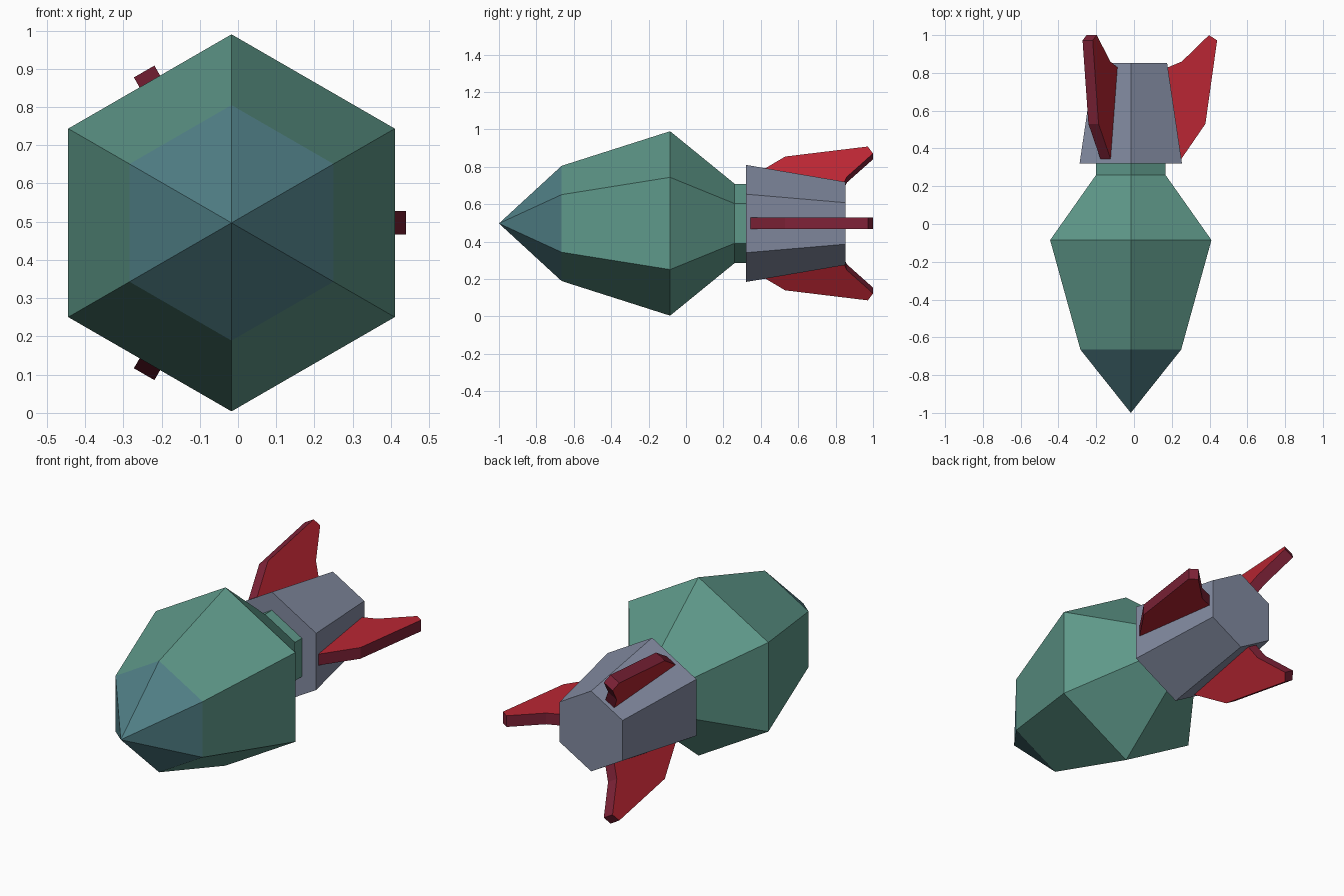
import bpy, bmesh, math

if "Cube" in bpy.data.objects:
    bpy.data.objects.remove(bpy.data.objects["Cube"])

CX, CZ = -0.017, 0.497   # long axis of the rocket (runs along y)


def material(name, rgb):
    lin = [((c / 255 + 0.055) / 1.055) ** 2.4 for c in rgb]
    m = bpy.data.materials.new(name)
    m.diffuse_color = (*lin, 1)
    m.use_nodes = True
    m.node_tree.nodes["Principled BSDF"].inputs["Base Color"].default_value = m.diffuse_color
    return m


GREEN = material("body green", (94, 152, 137))
TEAL = material("nose teal", (80, 127, 134))
GREY = material("engine grey", (130, 138, 160))
RED = material("fin red", (186, 38, 51))
MAROON = material("fin edge maroon", (126, 34, 55))


def finish(bm, name, mats):
    bmesh.ops.recalc_face_normals(bm, faces=bm.faces[:])
    mesh = bpy.data.meshes.new(name)
    bm.to_mesh(mesh)
    bm.free()
    for m in mats:
        mesh.materials.append(m)
    obj = bpy.data.objects.new(name, mesh)
    obj.location = (CX, 0, CZ)
    bpy.context.collection.objects.link(obj)
    return obj


def hex_turned(name, profile, mats, rule=lambda f: 0):
    """Six-sided solid from (y, radius) pairs, corners at top and bottom."""
    bm = bmesh.new()
    rings = []
    for y, r in profile:
        n = 1 if r == 0 else 6
        angles = [math.radians(90 + 60 * i) for i in range(n)]
        rings.append([bm.verts.new((r * math.cos(a), y, r * math.sin(a))) for a in angles])
    for a, b in zip(rings, rings[1:]):
        for i in range(6):
            j = (i + 1) % 6
            if len(a) == 1:
                bm.faces.new((a[0], b[i], b[j]))
            else:
                bm.faces.new((a[i], b[i], b[j], a[j]))
    for ring in (rings[0], rings[-1]):
        if len(ring) == 6:
            bm.faces.new(ring)
    for f in bm.faces:
        f.material_index = rule(f)
    return finish(bm, name, mats)


# Body with pointed nose and narrow neck; faces ahead of the nose ring are teal
hex_turned("body", [(-1, 0), (-0.665, 0.308), (-0.085, 0.493), (0.26, 0.212), (0.325, 0.212)],
           [GREEN, TEAL], lambda f: int(f.calc_center_median().y < -0.7))

# Tapered engine housing
hex_turned("engine", [(0.32, 0.313), (0.853, 0.222)], [GREY])

# Three swept fins: (radius, y) outline, red sides and maroon edges
OUTLINE = [(0.24, 0.345), (0.268, 0.345), (0.395, 0.53), (0.457, 0.972),
           (0.414, 1.0), (0.27, 0.86), (0.198, 0.83), (0.17, 0.83)]
HALF = 0.031
for k in range(3):
    bm = bmesh.new()
    low, high = [[bm.verts.new((r, y, z)) for r, y in OUTLINE] for z in (-HALF, HALF)]
    bm.faces.new(low)
    bm.faces.new(high)
    for i in range(len(OUTLINE)):
        j = (i + 1) % len(OUTLINE)
        bm.faces.new((low[i], low[j], high[j], high[i])).material_index = 1
    fin = finish(bm, f"fin_{k + 1}", [RED, MAROON])
    fin.rotation_euler.y = math.radians(120 * k)
